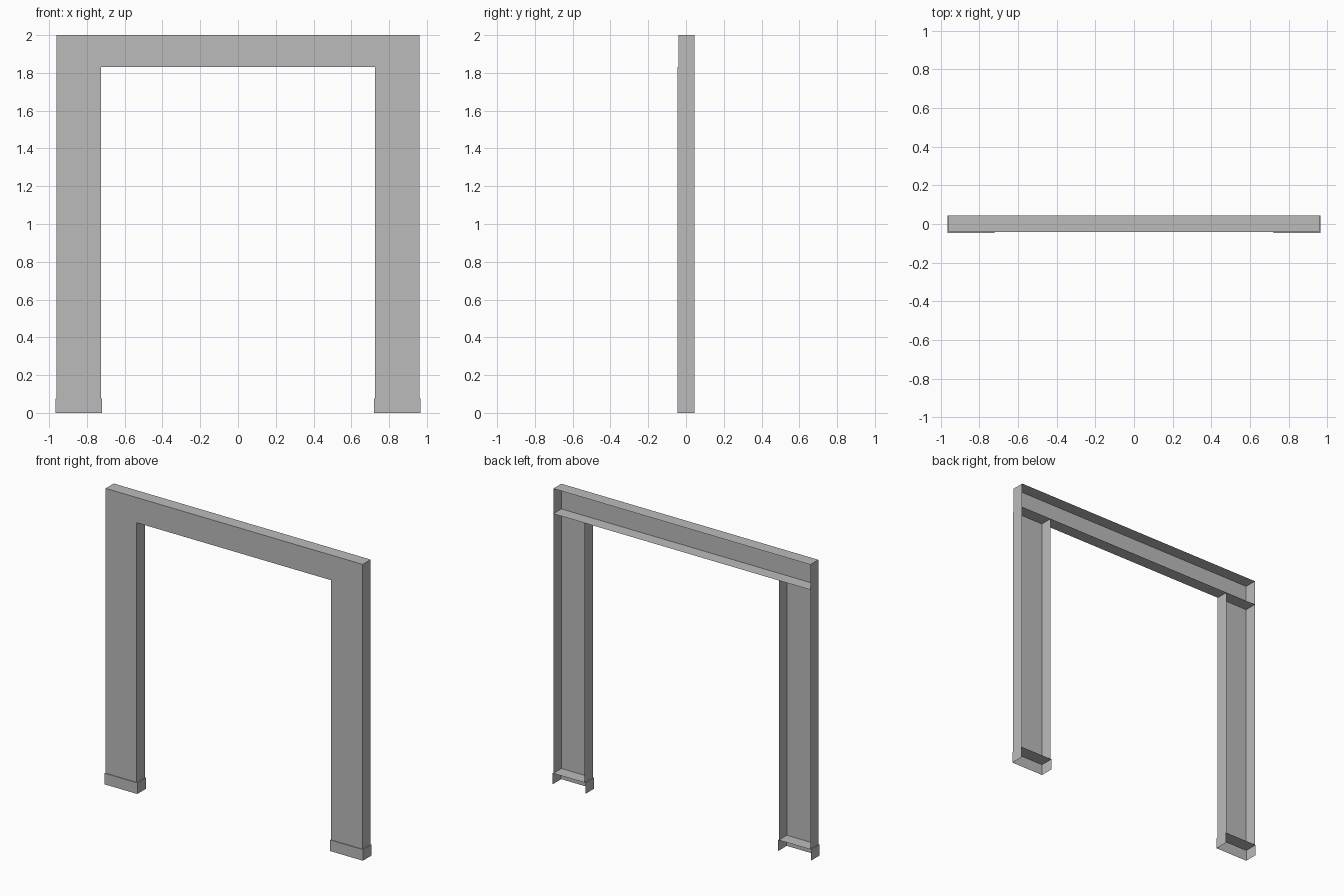
import bpy, bmesh
from mathutils import Vector

cube = bpy.data.objects.get("Cube")
if cube:
    bpy.data.objects.remove(cube, do_unlink=True)

grey = bpy.data.materials.new("plain grey")
grey.use_nodes = True
COLOR = (0.5, 0.5, 0.5, 1.0)
grey.diffuse_color = COLOR
grey.node_tree.nodes["Principled BSDF"].inputs["Base Color"].default_value = COLOR

DIRECTIONS = {"right": (-1, 0, 0), "left": (1, 0, 0), "front": (0, -1, 0),
              "back": (0, 1, 0), "bottom": (0, 0, -1), "top": (0, 0, 1)}


def open_box(name, low, high, sides, mirrored=False):
    """Sheet-metal box that keeps only the named sides."""
    low, high = Vector(low), Vector(high)
    bm = bmesh.new()
    bmesh.ops.create_cube(bm, size=1)
    bm.normal_update()
    keep = [Vector(DIRECTIONS[s]) for s in sides]
    unwanted = [f for f in bm.faces if all(f.normal.dot(d) < 0.9 for d in keep)]
    bmesh.ops.delete(bm, geom=unwanted, context="FACES")
    for v in bm.verts:
        v.co = (low + high) / 2 + v.co * (high - low)
    mesh = bpy.data.meshes.new(name)
    bm.to_mesh(mesh)
    bm.free()
    mesh.materials.append(grey)
    obj = bpy.data.objects.new(name, mesh)
    bpy.context.collection.objects.link(obj)
    if mirrored:
        mirror = obj.modifiers.new("Mirror", "MIRROR")
        mirror.use_mirror_merge = False
    return obj


INNER, OUTER = 0.726, 0.961      # leg sides
BACK, PANEL = 0.045, -0.041      # open rear edge and front panel plane
BEAM_Z, BASE_Z = 1.83, 0.075
LIP, FLARE = 0.004, 0.005

# Header: channel open at the rear
open_box("header_beam", (-OUTER, PANEL, BEAM_Z), (OUTER, BACK, 2),
         ["front", "top", "bottom", "left", "right"])

# Legs: front panel set slightly behind the side sheets
open_box("leg_front_panels", (INNER, PANEL, BASE_Z), (OUTER, BACK, BEAM_Z),
         ["front"], True)
open_box("leg_side_sheets", (INNER, PANEL - LIP, BASE_Z), (OUTER, BACK, BEAM_Z),
         ["left", "right"], True)

# Feet: slightly wider caps, open below and behind
open_box("leg_feet", (INNER - FLARE, PANEL - FLARE, 0),
         (OUTER + FLARE, BACK, BASE_Z),
         ["front", "top", "left", "right"], True)
